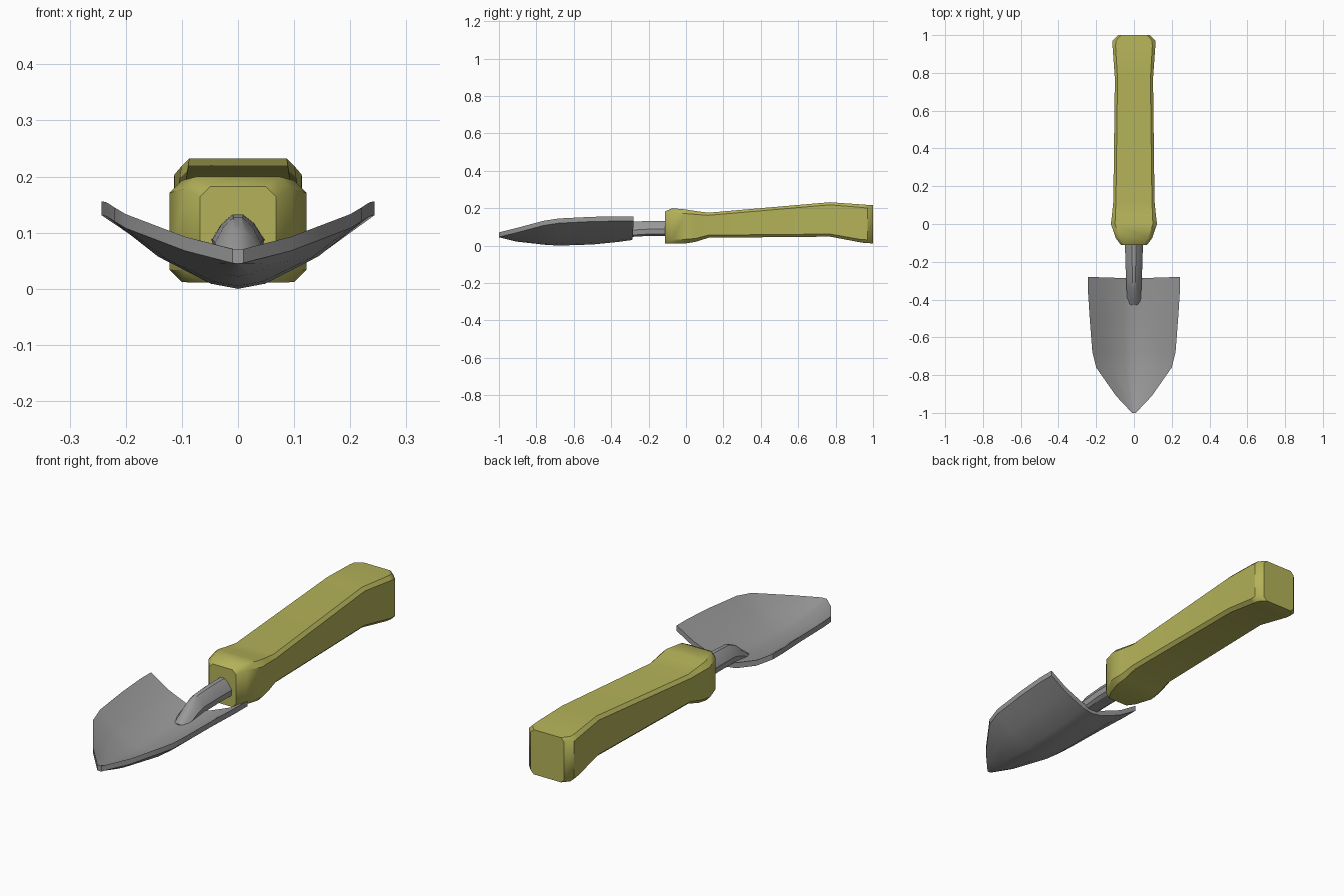
import bpy, bmesh, math

if "Cube" in bpy.data.objects:
    bpy.data.objects.remove(bpy.data.objects["Cube"])


def material(name, rgb):
    m = bpy.data.materials.new(name)
    m.diffuse_color = (*rgb, 1)
    m.use_nodes = True
    m.node_tree.nodes["Principled BSDF"].inputs["Base Color"].default_value = m.diffuse_color
    return m


steel = material("steel grey", (0.32, 0.32, 0.32))
olive = material("olive yellow", (0.46, 0.45, 0.10))


def loft(name, rings, mat, angle):
    """Skin a list of equal-length rings and cap both ends."""
    bm = bmesh.new()
    loops = [[bm.verts.new(p) for p in ring] for ring in rings]
    n = len(loops[0])
    for a, b in zip(loops, loops[1:]):
        for i in range(n):
            j = (i + 1) % n
            bm.faces.new((a[i], a[j], b[j], b[i]))
    bm.faces.new(loops[0])
    bm.faces.new(loops[-1])
    bmesh.ops.recalc_face_normals(bm, faces=bm.faces)
    me = bpy.data.meshes.new(name)
    bm.to_mesh(me)
    bm.free()
    ob = bpy.data.objects.new(name, me)
    bpy.context.collection.objects.link(ob)
    me.materials.append(mat)
    bpy.ops.object.select_all(action='DESELECT')
    ob.select_set(True)
    bpy.context.view_layer.objects.active = ob
    bpy.ops.object.shade_smooth_by_angle(angle=math.radians(angle))
    return ob


# Blade: curved scoop (y, half width, centre z, rim z)
stations = [(-1.0, 0.010, 0.045, 0.046), (-0.91, 0.095, 0.022, 0.068),
            (-0.76, 0.200, 0.005, 0.108), (-0.68, 0.220, 0.000, 0.120),
            (-0.50, 0.234, 0.006, 0.129), (-0.36, 0.243, 0.020, 0.131),
            (-0.28, 0.243, 0.030, 0.131)]
ts = [-1, -0.65, -0.22, 0, 0.22, 0.65, 1]
THICK = 0.025
rings = []
for y, w, zc, zr in stations:
    low = []
    for t in ts:
        dip = -0.008 * (1 - abs(t)) if y == -0.28 else 0
        low.append((w * t, y + dip, zc + (zr - zc) * abs(t) ** 1.7))
    rings.append(low + [(x, yy, z + THICK) for x, yy, z in reversed(low)])
loft("blade", rings, steel, 35)

# Neck: ridged shank bending down into the blade (y, scale x, bottom z, top z)
section = [(0.010, 1), (0.030, 0.8), (0.048, 0.45), (0.045, 0.12), (0.030, 0)]
section += [(-x, z) for x, z in reversed(section)]
neck = [(-0.05, 1.0, 0.052, 0.132), (-0.20, 0.95, 0.052, 0.132),
        (-0.30, 0.85, 0.046, 0.127), (-0.35, 0.80, 0.034, 0.105),
        (-0.43, 0.78, 0.018, 0.042)]
loft("neck", [[(x * s, y, b + z * (t - b)) for x, z in section]
              for y, s, b, t in neck], steel, 30)

# Handle: chamfered grip flared at both ends (y, half width, bottom z, top z, chamfer)
grip = [(-0.112, 0.068, 0.012, 0.182, 0.018), (-0.075, 0.096, 0.011, 0.200, 0.022),
        (0.00, 0.122, 0.012, 0.193, 0.022), (0.05, 0.116, 0.020, 0.185, 0.018),
        (0.12, 0.109, 0.042, 0.176, 0.014), (0.77, 0.101, 0.048, 0.232, 0.014),
        (0.94, 0.113, 0.016, 0.220, 0.016), (0.97, 0.114, 0.013, 0.218, 0.018),
        (1.00, 0.085, 0.012, 0.216, 0.016)]
rings = []
for y, w, b, t, c in grip:
    half = [(w - c, b), (w, b + c), (w, t - c), (w - c, t)]
    rings.append([(x, y, z) for x, z in half] +
                 [(-x, y, z) for x, z in reversed(half)])
loft("handle", rings, olive, 40)
